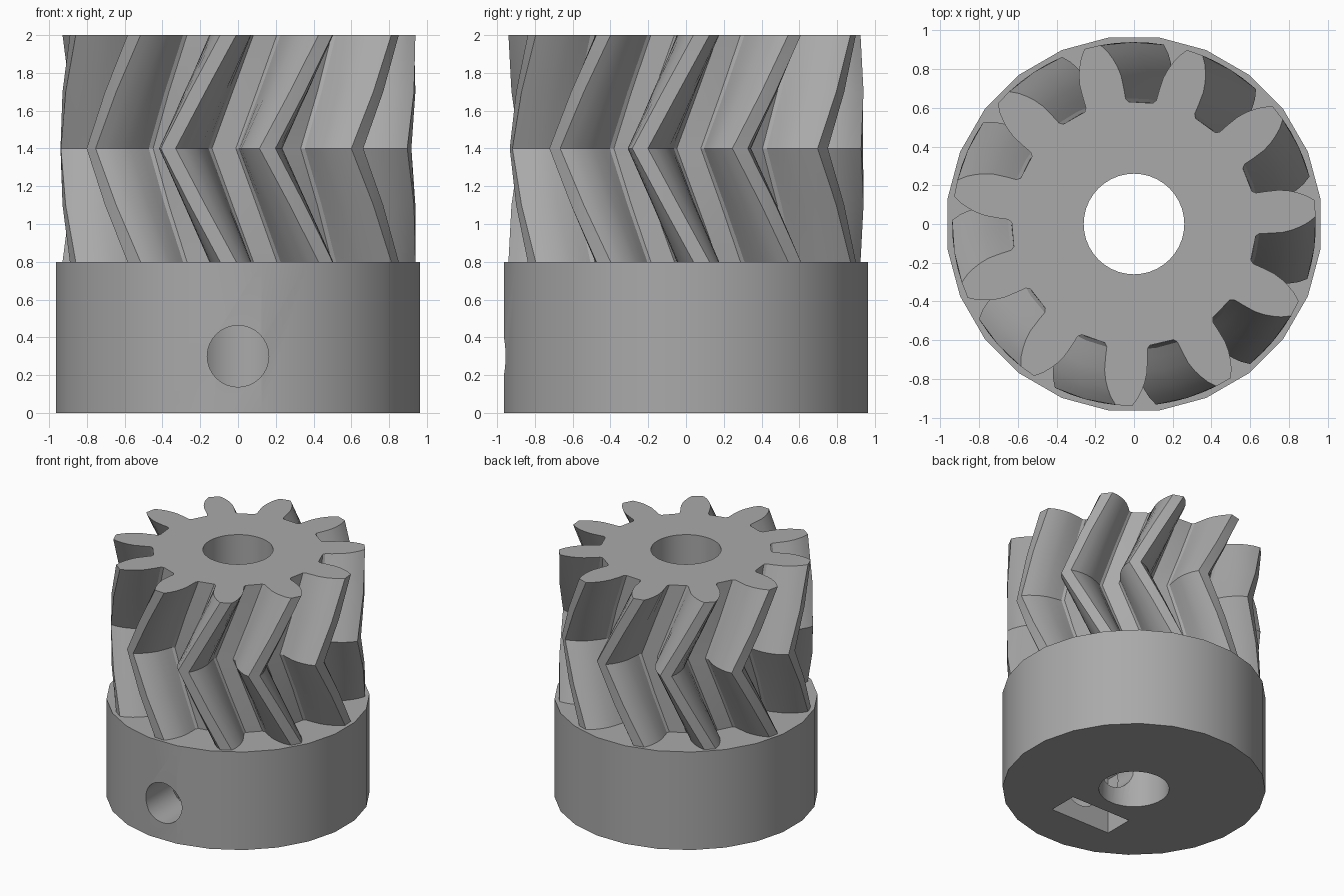
import bpy, bmesh
from math import radians, cos, sin, pi

cube = bpy.data.objects.get("Cube")
if cube:
    bpy.data.objects.remove(cube, do_unlink=True)

# Single grey plastic colour
GREY = (0.40, 0.40, 0.40, 1)
grey = bpy.data.materials.new("plain_grey")
grey.use_nodes = True
grey.diffuse_color = GREY
grey.node_tree.nodes["Principled BSDF"].inputs["Base Color"].default_value = GREY

TEETH, TWIST, TOP_PHASE = 11, 20, 5
BASE_TOP, MIDDLE, TOP = 0.8, 1.4, 2.0
BORE = 0.26


def loft(name, rings):
    """Closed solid through a list of rings with equal point counts."""
    bm = bmesh.new()
    loops = [[bm.verts.new(p) for p in ring] for ring in rings]
    n = len(loops[0])
    for low, high in zip(loops, loops[1:]):
        for i in range(n):
            j = (i + 1) % n
            bm.faces.new((low[i], low[j], high[j], high[i]))
    bm.faces.new(loops[0])
    bm.faces.new(loops[-1])
    bmesh.ops.recalc_face_normals(bm, faces=bm.faces)
    mesh = bpy.data.meshes.new(name)
    bm.to_mesh(mesh)
    bm.free()
    mesh.materials.append(grey)
    obj = bpy.data.objects.new(name, mesh)
    bpy.context.collection.objects.link(obj)
    return obj


def circle(radius, z, sides, phase=0.0):
    return [(radius * cos(2 * pi * (i + phase) / sides),
             radius * sin(2 * pi * (i + phase) / sides), z) for i in range(sides)]


def cut(obj, cutters):
    """Subtract the cutters, apply, and shade smooth with sharp edges."""
    bpy.ops.object.select_all(action="DESELECT")
    bpy.context.view_layer.objects.active = obj
    obj.select_set(True)
    for cutter in cutters:
        cutter.hide_render = True
        mod = obj.modifiers.new("cut", "BOOLEAN")
        mod.operation, mod.solver, mod.object = "DIFFERENCE", "EXACT", cutter
        bpy.ops.object.modifier_apply(modifier=mod.name)
    bpy.ops.object.shade_smooth_by_angle(angle=radians(28))


# Half of one tooth: radius and half-angle in degrees, root to tip
HALF = [(0.632, 10.6), (0.65, 9.3), (0.70, 8.9), (0.77, 8.2),
        (0.82, 7.1), (0.86, 5.9), (0.90, 4.5), (0.94, 2.6)]
TOOTH = [(r, -a) for r, a in HALF] + [(r, a) for r, a in reversed(HALF)]


def gear_ring(z, phase):
    ring = []
    for k in range(TEETH):
        for r, a in TOOTH:
            t = radians(phase + a + 360 * k / TEETH)
            ring.append((r * cos(t), r * sin(t), z))
    return ring


# Herringbone gear: twists back to the middle, then forward again
STEPS = 4
rings = []
for i in range(STEPS + 1):
    z = BASE_TOP + (TOP - BASE_TOP) * i / STEPS
    turn = 1 - abs(z - MIDDLE) / (TOP - MIDDLE)
    rings.append(gear_ring(z, TOP_PHASE - TWIST * turn))
gear = loft("herringbone_gear", rings)

# Round collar under the gear
collar = loft("collar", [circle(0.973, z, 24, 0.5) for z in (0, BASE_TOP)])

# Cutters: shaft bore, set screw hole and nut pocket
bore = loft("bore_cutter", [circle(BORE, z, 40) for z in (-0.1, 2.1)])
screw = loft("screw_cutter", [[(x, y, 0.3 + h) for x, h, _ in circle(0.163, 0, 32)]
                              for y in (-1.1, 0)])
pocket_outline = [(-0.27, -0.1), (0.27, -0.1), (0.27, 0.456), (0, 0.612), (-0.27, 0.456)]
pocket = loft("nut_pocket_cutter", [[(x, y, z) for x, z in pocket_outline]
                                    for y in (-0.62, -0.38)])

cut(gear, [bore])
cut(collar, [bore, screw, pocket])
for cutter in (bore, screw, pocket):
    bpy.data.objects.remove(cutter, do_unlink=True)
